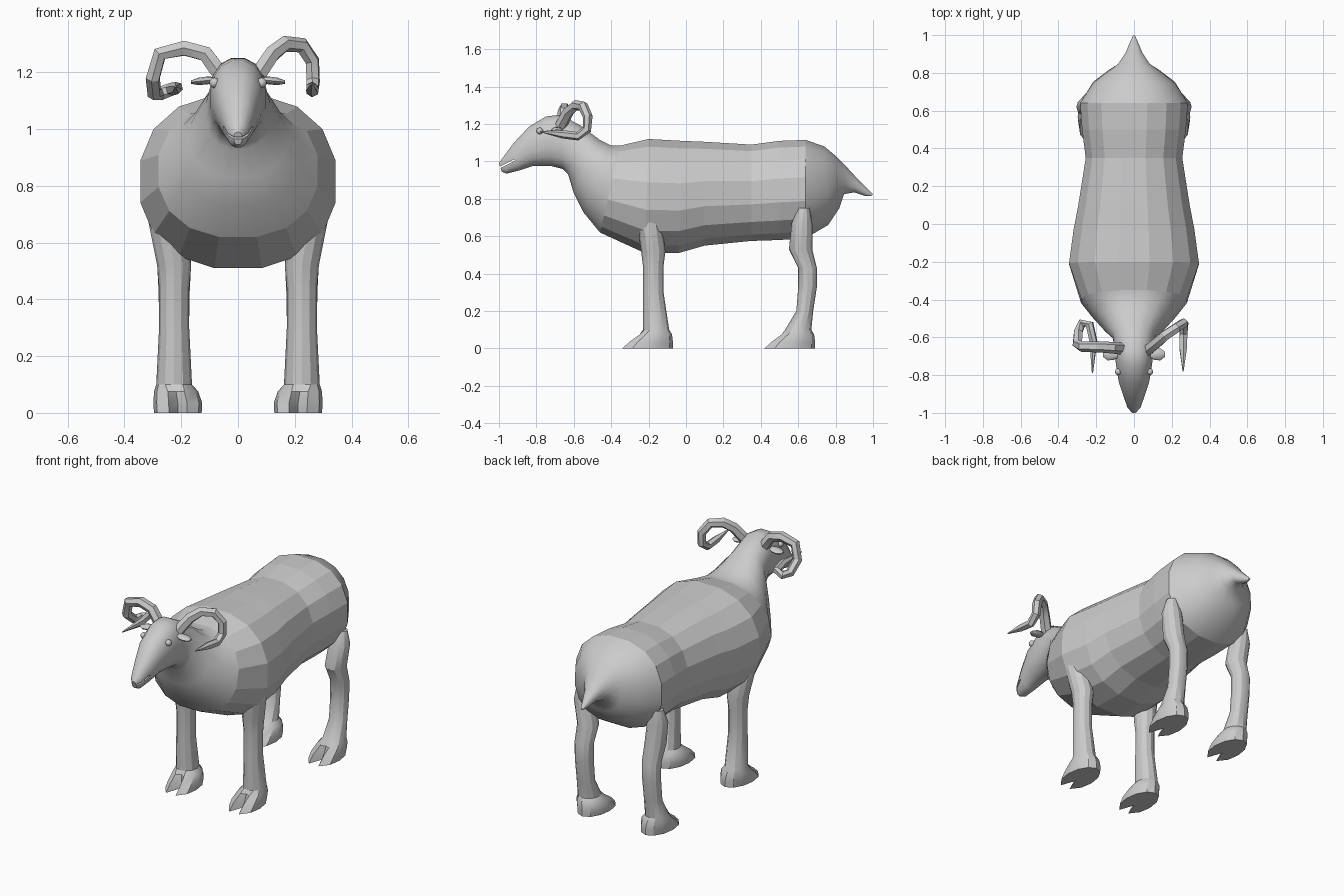
import bpy, bmesh, math
from mathutils import Vector

if "Cube" in bpy.data.objects:
    bpy.data.objects.remove(bpy.data.objects["Cube"])


def loft(name, rings, smooth=None, angle=40):
    """Skin a list of closed rings, cap both ends; smooth(i) tells if band i is smooth."""
    bm = bmesh.new()
    rows = [[bm.verts.new(p) for p in r] for r in rings]
    n = len(rows[0])
    for i in range(len(rows) - 1):
        for j in range(n):
            k = (j + 1) % n
            f = bm.faces.new((rows[i][j], rows[i][k], rows[i + 1][k], rows[i + 1][j]))
            f.smooth = smooth is None or smooth(i)
    bm.faces.new(rows[0])
    bm.faces.new(rows[-1])
    bmesh.ops.recalc_face_normals(bm, faces=bm.faces)
    me = bpy.data.meshes.new(name)
    bm.to_mesh(me)
    bm.free()
    ob = bpy.data.objects.new(name, me)
    bpy.context.collection.objects.link(ob)
    if smooth is None:
        smooth_by_angle(ob, angle)
    return ob


def smooth_by_angle(ob, angle):
    bpy.ops.object.select_all(action='DESELECT')
    ob.select_set(True)
    bpy.context.view_layer.objects.active = ob
    bpy.ops.object.shade_smooth_by_angle(angle=math.radians(angle))


def boxy(v):
    return math.copysign(abs(v) ** 0.88, v)


# Body: (top y, top z, bottom y, bottom z, half width) from nose to tail
SECTIONS = [
    (-1.0, .99, -.985, .945, .015), (-.98, 1.02, -.96, .935, .035),
    (-.92, 1.10, -.89, .952, .058), (-.84, 1.185, -.82, .975, .083),
    (-.75, 1.24, -.72, .975, .098), (-.67, 1.25, -.66, .96, .102),
    (-.56, 1.19, -.63, .93, .115), (-.46, 1.115, -.60, .83, .175),
    (-.40, 1.085, -.55, .73, .225), (-.35, 1.085, -.46, .62, .285),
    (-.20, 1.12, -.22, .51, .35), (-.02, 1.11, -.04, .51, .325),
    (.10, 1.105, .10, .55, .30), (.35, 1.09, .35, .575, .26),
    (.50, 1.11, .50, .58, .28), (.64, 1.115, .64, .59, .29),
    (.74, 1.08, .76, .66, .22), (.80, 1.03, .82, .75, .14),
    (.85, .98, .845, .825, .085), (.91, .915, .90, .835, .045),
    (.97, .855, .96, .815, .02), (1.0, .825, .99, .815, .006)]
rings = []
for ty, tz, by, bz, w in SECTIONS:
    ring = []
    for j in range(16):
        a = 2 * math.pi * (j + .5) / 16
        t = (1 + boxy(math.sin(a)) / boxy(math.sin(math.pi * 7 / 16))) / 2
        ring.append((w * boxy(math.cos(a)), by + (ty - by) * t, bz + (tz - bz) * t))
    rings.append(ring)
body = loft("body_head_and_tail", rings, lambda i: not 9 <= i <= 14)

# Mouth slit
bpy.ops.mesh.primitive_cube_add(size=1, location=(0, -.965, .983), rotation=(math.radians(27), 0, 0))
cutter = bpy.context.object
cutter.name = "mouth_cutter"
cutter.scale = (.3, .11, .008)
cutter.hide_render = True
cutter.hide_viewport = True
mod = body.modifiers.new("mouth", 'BOOLEAN')
mod.object = cutter
mod.operation = 'DIFFERENCE'

# Legs: (z, centre x, half width x, front y, back y, cleft depth)
HOOF = [(.10, .225, .063, -.01, .13, 0), (.075, .218, .078, -.04, .145, .03),
        (.035, .212, .086, -.10, .15, .085), (0, .212, .084, -.14, .15, .11)]
FRONT = [(.76, .265, .03, -.21, -.15, 0), (.67, .25, .065, -.26, -.13, 0),
         (.52, .225, .06, -.24, -.11, 0), (.44, .225, .053, -.23, -.12, 0),
         (.30, .225, .053, -.23, -.12, 0)]
HIND = [(.75, .255, .03, .60, .66, 0), (.67, .245, .06, .565, .675, 0),
        (.53, .225, .06, .55, .675, 0), (.43, .225, .055, .60, .70, 0),
        (.33, .225, .053, .60, .70, 0), (.20, .225, .053, .59, .68, 0)]


def leg(name, upper, back, side):
    rows = upper + [(z, x, r, back + y0 - .15, back + y1 - .15, c) for z, x, r, y0, y1, c in HOOF]
    out = []
    for z, x, r, y0, y1, cleft in rows:
        ring = []
        for j in range(12):
            a = 2 * math.pi * j / 12 - math.pi / 2
            px, py = r * math.cos(a), (y0 + y1) / 2 + (y1 - y0) / 2 * math.sin(a)
            if j == 0:
                py += cleft
            elif cleft and j in (1, 11):
                px *= .75
            ring.append((side * (x + px), py, z))
        out.append(ring)
    loft(name, out, angle=28)


# Horns: tapered tube along a path
def horn(name, pts, r0=.032):
    pts = [Vector(p) for p in pts]
    n = len(pts)
    ref, out = Vector((0, 1, 0)), []
    for i, p in enumerate(pts):
        d = (pts[min(i + 1, n - 1)] - pts[max(i - 1, 0)]).normalized()
        ref = (ref - d * ref.dot(d)).normalized()
        side = d.cross(ref)
        r = .003 if i == n - 1 else r0 * (1 - .4 * i / n)
        out.append([p + r * (ref * math.cos(a) + side * math.sin(a))
                    for a in (math.pi / 3 * k for k in range(6))])
    loft(name, out, angle=25)


horn("right_horn", [(.07, -.67, 1.19), (.12, -.63, 1.265), (.165, -.59, 1.30), (.225, -.55, 1.295),
                    (.262, -.525, 1.24), (.265, -.53, 1.17), (.262, -.58, 1.135),
                    (.26, -.66, 1.145), (.26, -.78, 1.16)])
horn("left_horn", [(-.06, -.66, 1.19), (-.115, -.655, 1.265), (-.19, -.65, 1.285), (-.275, -.65, 1.265),
                   (-.30, -.635, 1.18), (-.295, -.57, 1.125), (-.275, -.525, 1.125),
                   (-.235, -.53, 1.14), (-.215, -.62, 1.145), (-.22, -.79, 1.15)])

for s, word in ((1, "right"), (-1, "left")):
    leg(word + "_front_leg", FRONT, -.07, s)
    leg(word + "_hind_leg", HIND, .69, s)
    # Ear: flattened leaf pointing sideways
    ear = [(.07, .012, .008), (.11, .03, .014), (.14, .032, .013), (.165, .012, .006)]
    loft(word + "_ear", [[(s * x, -.69 + ry * math.cos(a), 1.175 - .1 * (x - .07) + rz * math.sin(a))
                          for a in (math.pi / 4 * k for k in range(8))] for x, ry, rz in ear])
    # Eye
    bpy.ops.mesh.primitive_uv_sphere_add(segments=12, ring_count=8, radius=.018,
                                         location=(s * .083, -.782, 1.163))
    bpy.context.object.name = word + "_eye"
    smooth_by_angle(bpy.context.object, 40)
